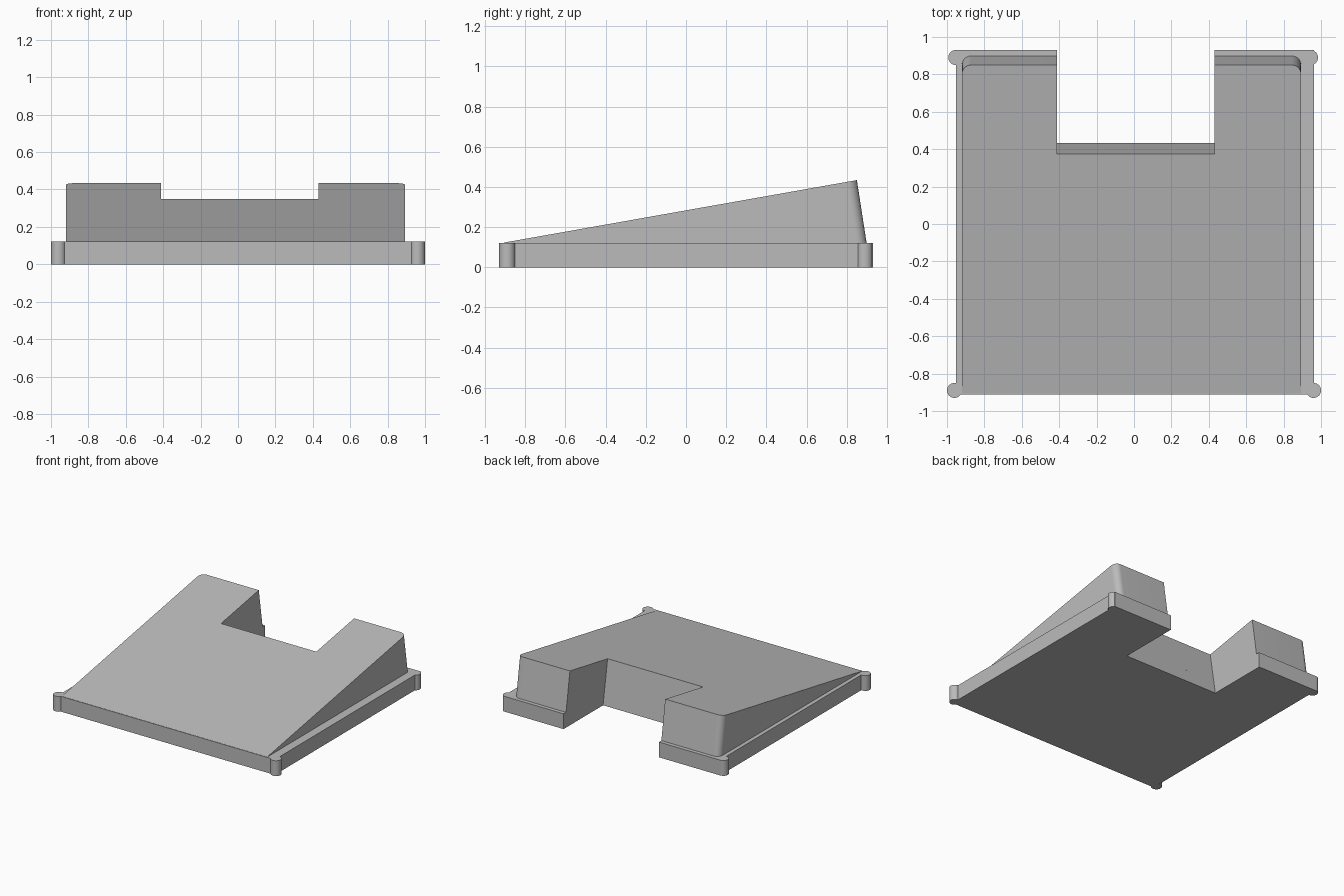
import bpy, bmesh, math

cube = bpy.data.objects.get("Cube")
if cube:
    bpy.data.objects.remove(cube, do_unlink=True)

# One plain grey for the whole piece
grey = bpy.data.materials.new("plain grey")
grey.use_nodes = True
grey.diffuse_color = (0.5, 0.5, 0.5, 1)
grey.node_tree.nodes["Principled BSDF"].inputs["Base Color"].default_value = (0.5, 0.5, 0.5, 1)

BASE_TOP = 0.122
FRONT, BACK = -0.912, 0.93
SLOPE = 0.177      # rise of the ramp
LEAN = 0.165       # lean of the back walls


def prism(name, bottom, top):
    """Join two matching outlines into a closed solid."""
    bm = bmesh.new()
    low = [bm.verts.new(p) for p in bottom]
    high = [bm.verts.new(p) for p in top]
    bm.faces.new(low[::-1])
    bm.faces.new(high)
    n = len(low)
    for i in range(n):
        j = (i + 1) % n
        bm.faces.new((low[i], low[j], high[j], high[i]))
    bmesh.ops.recalc_face_normals(bm, faces=bm.faces)
    mesh = bpy.data.meshes.new(name)
    bm.to_mesh(mesh)
    bm.free()
    mesh.materials.append(grey)
    obj = bpy.data.objects.new(name, mesh)
    bpy.context.collection.objects.link(obj)
    return obj


def upright(name, outline, z0, z1):
    return prism(name, [(x, y, z0) for x, y in outline], [(x, y, z1) for x, y in outline])


def activate(obj):
    bpy.ops.object.select_all(action='DESELECT')
    obj.select_set(True)
    bpy.context.view_layer.objects.active = obj


def arc(cx, cy, r, start, end, steps):
    return [(cx + r * math.cos(math.radians(start + (end - start) * i / steps)),
             cy + r * math.sin(math.radians(start + (end - start) * i / steps)))
            for i in range(steps + 1)]


# Flat base plate
base = upright("base_plate", [(-0.952, FRONT), (0.963, FRONT), (0.963, BACK), (-0.952, BACK)], 0, BASE_TOP)

# Ramp with rounded, leaning back corners
left, right, back, r = -0.92, 0.893, 0.902, 0.05
outline = [(left, FRONT + 0.005), (right, FRONT + 0.005)]
outline += arc(right - r, back - r, r, 0, 90, 10)
outline += arc(left + r, back - r, r, 90, 180, 10)
sink = 0.02
ramp_top = []
for x, y in outline:
    rise = SLOPE * (y - FRONT) / (1 + SLOPE * LEAN)
    ramp_top.append((x, y - LEAN * rise, BASE_TOP + rise))
ramp = prism("ramp", [(x, y, BASE_TOP - sink) for x, y in outline], ramp_top)

# Notch through the back of ramp and base, with a leaning inner wall
z0, z1 = -0.1, 0.6


def notch_ring(z):
    inner = 0.432 - LEAN * z
    return [(-0.412, inner, z), (0.43, inner, z), (0.43, 1.2, z), (-0.412, 1.2, z)]


cutter = prism("notch_cutter", notch_ring(z0), notch_ring(z1))
cutter.hide_render = True
for obj in (base, ramp):
    mod = obj.modifiers.new("notch", 'BOOLEAN')
    mod.operation = 'DIFFERENCE'
    mod.solver = 'EXACT'
    mod.object = cutter
    activate(obj)
    bpy.ops.object.modifier_apply(modifier=mod.name)
bpy.data.objects.remove(cutter, do_unlink=True)

# Round corner posts
posts = []
for name, x, y in (("front_right_post", -0.96, -0.89), ("front_left_post", 0.96, -0.89),
                   ("back_right_post", -0.953, 0.89), ("back_left_post", 0.944, 0.89)):
    posts.append(upright(name, arc(x, y, 0.04, 0, 360, 32)[:-1], 0, BASE_TOP))

for obj in [ramp] + posts:
    activate(obj)
    bpy.ops.object.shade_smooth_by_angle(angle=math.radians(30))
